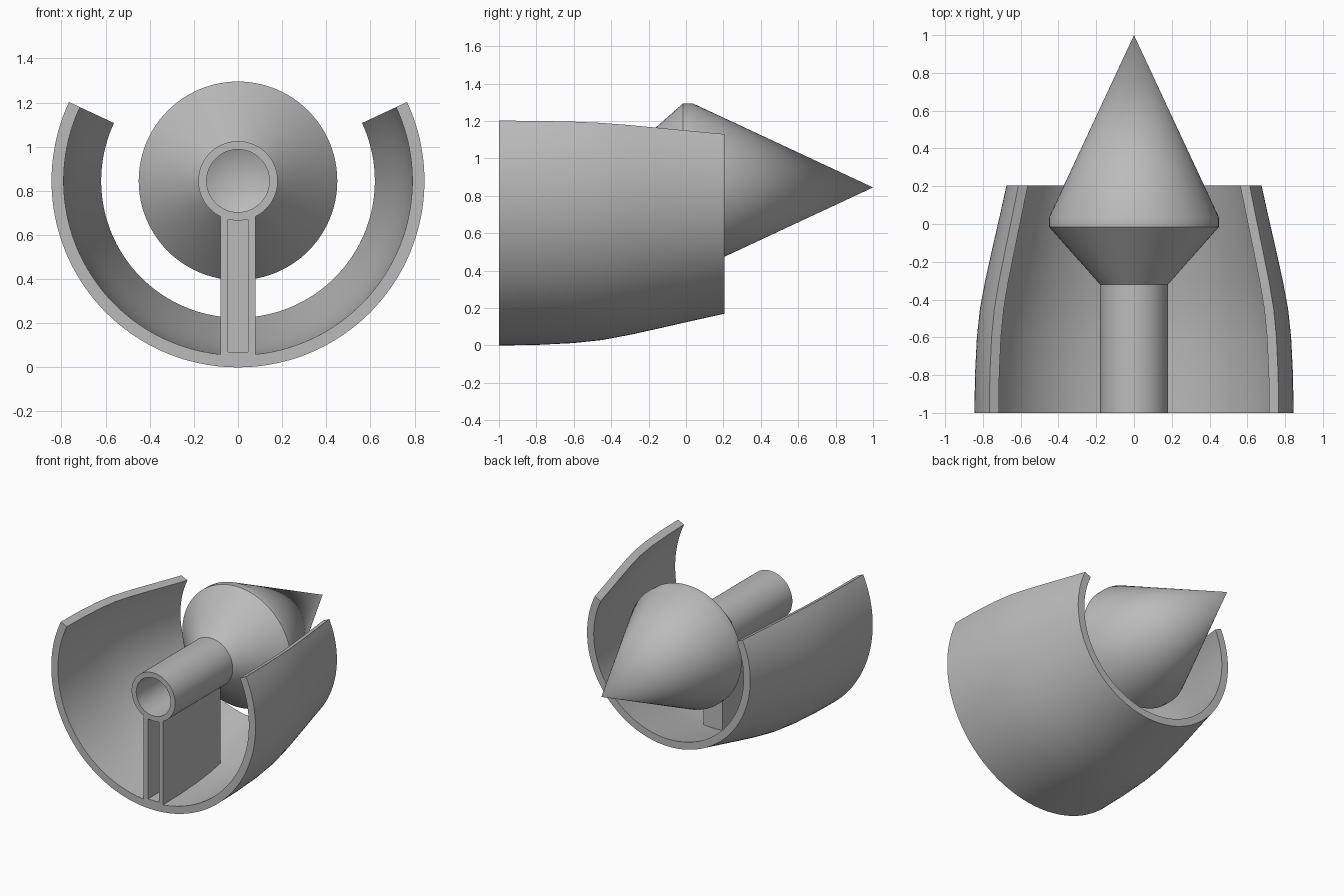
import bpy, bmesh, math

AXIS_Z = 0.845      # height of the shared centre axis
WALL = 0.055        # cowl thickness

cube = bpy.data.objects.get("Cube")
if cube:
    bpy.data.objects.remove(cube, do_unlink=True)

grey = bpy.data.materials.new("plain grey")
grey.use_nodes = True
grey.diffuse_color = (0.5, 0.5, 0.5, 1)
grey.node_tree.nodes["Principled BSDF"].inputs["Base Color"].default_value = (0.5, 0.5, 0.5, 1)


def finish(name, bm):
    bmesh.ops.remove_doubles(bm, verts=bm.verts, dist=1e-5)
    bmesh.ops.recalc_face_normals(bm, faces=bm.faces)
    mesh = bpy.data.meshes.new(name)
    bm.to_mesh(mesh)
    bm.free()
    mesh.materials.append(grey)
    obj = bpy.data.objects.new(name, mesh)
    bpy.context.collection.objects.link(obj)
    return obj


def lathe(name, profile, start=0, end=360, steps=96):
    """Sweep a closed (radius, y) profile around the centre axis."""
    bm = bmesh.new()
    rings = []
    for i in range(steps + 1):
        a = math.radians(start + (end - start) * i / steps)
        rings.append([bm.verts.new((r * math.cos(a), y, AXIS_Z + r * math.sin(a)))
                      for r, y in profile])
    n = len(profile)
    for a, b in zip(rings, rings[1:]):
        for j in range(n):
            k = (j + 1) % n
            if profile[j][0] or profile[k][0]:
                quad = [a[j], a[k], b[k], b[j]]
                if not profile[j][0]:
                    quad.remove(b[j])
                if not profile[k][0]:
                    quad.remove(b[k])
                bm.faces.new(quad)
    if end - start < 360:
        bm.faces.new(rings[0])
        bm.faces.new(rings[-1])
    return finish(name, bm)


def extrude_x(name, outline, half_width):
    """Extrude a (y, z) outline symmetrically across x."""
    bm = bmesh.new()
    face = bm.faces.new([bm.verts.new((-half_width, y, z)) for y, z in outline])
    made = bmesh.ops.extrude_face_region(bm, geom=[face], use_keep_orig=True)["geom"]
    bmesh.ops.translate(bm, vec=(2 * half_width, 0, 0),
                        verts=[g for g in made if isinstance(g, bmesh.types.BMVert)])
    return finish(name, bm)


def smooth(obj):
    bpy.ops.object.select_all(action='DESELECT')
    obj.select_set(True)
    bpy.context.view_layer.objects.active = obj
    bpy.ops.object.shade_smooth_by_angle(angle=math.radians(30))


# Open cowl, tapering toward the back
outer = [(0.845, -1), (0.842, -0.8), (0.832, -0.6), (0.816, -0.45),
         (0.788, -0.3), (0.755, -0.15), (0.715, 0.025), (0.675, 0.205)]
inner = [(r - WALL, y) for r, y in reversed(outer)]
cowl = lathe("cowl", outer + inner, 155, 385)

# Hollow pipe flaring into a pointed cone
spike = lathe("pipe_and_cone", [
    (0.18, -1), (0.18, -0.32), (0.45, -0.015), (0.45, 0.035), (0, 1),
    (0, 0.91), (0.41, 0.02), (0.41, 0), (0.142, -0.3), (0.142, -1)])

# Strut joining the pipe to the cowl, its foot buried in the cowl wall
foot = [(y, AXIS_Z - r + WALL / 2) for r, y in outer[:5]]
strut = extrude_x("strut", foot + [(-0.32, foot[-1][1]), (-0.32, 0.695), (-1, 0.695)]
                  if foot[-1][0] < -0.32 else
                  foot[:4] + [(-0.32, 0.08), (-0.32, 0.695), (-1, 0.695)], 0.08)

# Slot cut into the strut from the front
slot = extrude_x("slot_cutter", [(-1.1, 0.07), (-0.36, 0.07), (-0.36, 0.68), (-1.1, 0.68)], 0.045)
slot.hide_render = True
for part in (strut, cowl):
    cut = part.modifiers.new("slot", 'BOOLEAN')
    cut.operation = 'DIFFERENCE'
    cut.solver = 'EXACT'
    cut.object = slot
    bpy.context.view_layer.objects.active = part
    bpy.ops.object.modifier_apply(modifier=cut.name)
bpy.data.objects.remove(slot, do_unlink=True)

for part in (cowl, spike):
    smooth(part)
